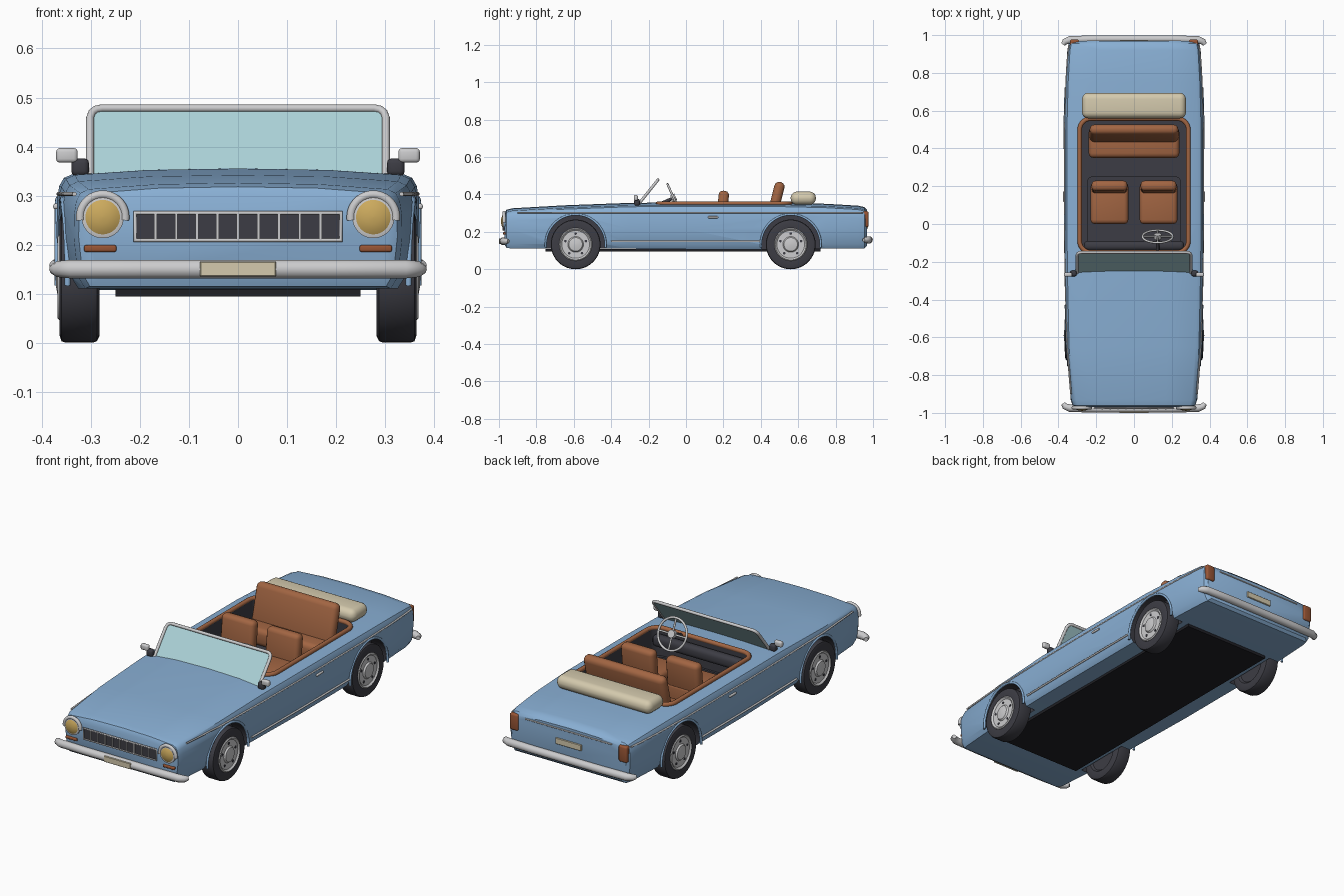
import bpy, bmesh, math
from mathutils import Matrix, Vector

if "Cube" in bpy.data.objects:
    bpy.data.objects.remove(bpy.data.objects["Cube"])

def material(name, r, g, b):
    m = bpy.data.materials.new(name)
    m.diffuse_color = (r, g, b, 1)
    m.use_nodes = True
    m.node_tree.nodes["Principled BSDF"].inputs["Base Color"].default_value = m.diffuse_color
    return m

BLUE = material("sky blue paint", .25, .43, .66)
CHROME = material("chrome grey", .6, .6, .61)
DARK = material("charcoal", .046, .046, .058)
BLACK = material("underbody black", .014, .014, .018)
LEATHER = material("tan leather", .36, .13, .055)
CREAM = material("cream cloth", .66, .59, .42)
AMBER = material("headlamp yellow", .6, .4, .11)
LAMP = material("rust lamp", .31, .09, .035)
GLASS = material("pale glass", .41, .64, .68)

def finish(name, bm, *mats, angle=35):
    bmesh.ops.recalc_face_normals(bm, faces=bm.faces[:])
    me = bpy.data.meshes.new(name)
    bm.to_mesh(me)
    bm.free()
    ob = bpy.data.objects.new(name, me)
    bpy.context.collection.objects.link(ob)
    for m in mats:
        me.materials.append(m)
    smooth(ob, angle)
    return ob

def smooth(ob, angle=35):
    bpy.ops.object.select_all(action='DESELECT')
    ob.select_set(True)
    bpy.context.view_layer.objects.active = ob
    bpy.ops.object.shade_smooth_by_angle(angle=math.radians(angle))

def box(name, loc, size, mat, bevel=0, seg=3, tilt=0):
    bm = bmesh.new()
    bmesh.ops.create_cube(bm, size=1)
    bmesh.ops.scale(bm, vec=size, verts=bm.verts[:])
    if bevel:
        bmesh.ops.bevel(bm, geom=bm.edges[:], offset=bevel, segments=seg, profile=.5, affect='EDGES')
    bmesh.ops.transform(bm, matrix=Matrix.Translation(loc) @ Matrix.Rotation(tilt, 4, 'X'), verts=bm.verts[:])
    return finish(name, bm, mat)

def tube(name, pts, r, mat, closed=False, radii=None):
    cu = bpy.data.curves.new(name, 'CURVE')
    cu.dimensions = '3D'
    cu.bevel_depth = r
    cu.bevel_resolution = 3
    cu.use_fill_caps = True
    sp = cu.splines.new('POLY')
    sp.points.add(len(pts) - 1)
    for i, p in enumerate(pts):
        sp.points[i].co = (*p, 1)
        sp.points[i].radius = radii[i] if radii else 1
    sp.use_cyclic_u = closed
    cu.materials.append(mat)
    ob = bpy.data.objects.new(name, cu)
    bpy.context.collection.objects.link(ob)
    return ob

def lathe(name, prof, mat, matrix, n=40):
    # profile of (distance along local x, radius) spun round local x
    bm = bmesh.new()
    rings = [[bm.verts.new((a, r * math.cos(t), r * math.sin(t)))
              for t in (2 * math.pi * i / n for i in range(n))] for a, r in prof]
    for A, B in zip(rings, rings[1:]):
        for i in range(n):
            bm.faces.new((A[i], A[(i + 1) % n], B[(i + 1) % n], B[i]))
    bm.faces.new(rings[0])
    bm.faces.new(rings[-1])
    bmesh.ops.transform(bm, matrix=matrix, verts=bm.verts[:])
    return finish(name, bm, mat)

def rounded_rect(hx, y0, y1, r):
    pts = []
    for cx, cy, a in ((hx - r, y1 - r, 0), (-hx + r, y1 - r, 90), (-hx + r, y0 + r, 180), (hx - r, y0 + r, 270)):
        for k in range(7):
            t = math.radians(a + 15 * k)
            pts.append((cx + r * math.cos(t), cy + r * math.sin(t)))
    return pts

# body: cross-sections lofted from nose to tail (y, half width, bottom, top)
ST = [(-.97, .305, .13, .30), (-.96, .325, .115, .318), (-.93, .335, .11, .326), (-.65, .358, .11, .342),
      (-.3, .366, .11, .355), (0, .37, .107, .357), (.5, .37, .107, .356), (.75, .363, .11, .35),
      (.92, .353, .11, .340), (.955, .346, .112, .332), (.968, .33, .125, .318)]

def half_width(y):
    for a, b in zip(ST, ST[1:]):
        if a[0] <= y <= b[0]:
            return a[1] + (b[1] - a[1]) * (y - a[0]) / (b[0] - a[0])
    return .33

bm = bmesh.new()
rings = []
for y, w, zb, zt in ST:
    e = zt - .015
    half = [(.93, zb), (.975, zb + .025), (1, .215), (.998, e - .05), (.985, e - .022), (.96, e - .006),
            (.91, e + .002), (.5, zt - .003)]
    pts = [(x * w, z) for x, z in half] + [(0, zt)] + [(-x * w, z) for x, z in reversed(half)]
    rings.append([bm.verts.new((x, y, z)) for x, z in pts])
for A, B in zip(rings, rings[1:]):
    for i in range(len(A)):
        j = (i + 1) % len(A)
        bm.faces.new((A[i], A[j], B[j], B[i]))
bm.faces.new(rings[0])
bm.faces.new(rings[-1])
body = finish("body", bm, BLUE, DARK)

def cut(cutter):
    cutter.data.materials.clear()
    cutter.data.materials.append(BLUE)
    cutter.data.materials.append(DARK)
    for p in cutter.data.polygons:
        p.material_index = 1
    bpy.context.view_layer.objects.active = body
    m = body.modifiers.new("cut", 'BOOLEAN')
    m.operation = 'DIFFERENCE'
    m.solver = 'EXACT'
    m.object = cutter
    bpy.ops.object.modifier_apply(modifier=m.name)
    bpy.data.objects.remove(cutter)

# cockpit and foot well
def prism(hx, y0, y1, r, z0, z1):
    bm = bmesh.new()
    f = bm.faces.new([bm.verts.new((x, y, z0)) for x, y in rounded_rect(hx, y0, y1, r)])
    ext = bmesh.ops.extrude_face_region(bm, geom=[f])
    bmesh.ops.translate(bm, vec=(0, 0, z1 - z0), verts=[v for v in ext['geom'] if isinstance(v, bmesh.types.BMVert)])
    return finish("cutter", bm, BLUE)

cut(prism(.277, -.14, .548, .05, .21, .5))
cut(prism(.247, -.128, .25, .03, .135, .3))

# wheel wells, lips, tyres and hubs
AXLES = (-.59, .56)
for y in AXLES:
    for s in (1, -1):
        place = Matrix.Translation((s * .324, y, .133)) @ Matrix.Scale(s, 4, (1, 0, 0))
        cut(lathe("cutter", [(-.041, .157), (.1, .157)], DARK, place))
        lathe("tyre", [(-.03, .001), (-.03, .08), (-.04, .09), (-.042, .118), (-.036, .13), (-.028, .133),
                       (.028, .133), (.036, .13), (.04, .118), (.038, .088), (.03, .08)], DARK, place)
        lathe("hub_cap", [(.02, .088), (.04, .088), (.044, .083), (.036, .074), (.036, .042), (.044, .036),
                          (.047, .02), (.048, .001)], CHROME, place)
        for k in range(5):
            t = 2 * math.pi * (k + .25) / 5
            lathe("hub_hole", [(.034, .007), (.038, .007)], DARK,
                  place @ Matrix.Translation((0, .058 * math.cos(t), .058 * math.sin(t))), 10)
        arc = [math.radians(-6 + 192 * k / 28) for k in range(29)]
        tube("arch_lip", [(s * (half_width(y + .16 * math.cos(t)) - .002), y + .16 * math.cos(t), .133 + .16 * math.sin(t))
                          for t in arc], .006, BLUE)
smooth(body)

box("underbody", (0, -.015, .102), (.5, 1.47, .015), BLACK)

# cockpit trim, dashboard, seats, folded roof
tube("cockpit_trim", [(x, y, .351) for x, y in rounded_rect(.288, -.15, .558, .06)], .012, LEATHER, True)
box("dashboard", (0, -.115, .3), (.53, .05, .06), DARK, .02)
for s in (1, -1):
    box("seat_cushion", (s * .13, .11, .215), (.2, .22, .14), LEATHER, .022)
    box("seat_back", (s * .13, .195, .325), (.19, .055, .19), LEATHER, .022, tilt=-.1)
box("rear_cushion", (0, .43, .25), (.48, .16, .09), LEATHER, .025)
box("rear_back", (0, .48, .365), (.47, .055, .21), LEATHER, .026, tilt=-.25)
box("folded_roof", (0, .627, .38), (.55, .135, .07), CREAM, .033, 5)

# steering wheel, tilted towards the driver
n = Vector((0, .91, .41))
up = Vector((0, -.41, .91))
hub = Vector((.125, -.066, .382))
rim = [hub + .08 * (Vector((1, 0, 0)) * math.cos(t) + up * math.sin(t)) for t in (math.pi * k / 16 for k in range(32))]
tube("steering_rim", rim, .006, CHROME, True)
for k in (0, 8, 16, 24):
    tube("steering_spoke", [hub, rim[k]], .005, CHROME)
tube("steering_hub", [hub - n * .012, hub + n * .012], .02, CHROME)
tube("steering_column", [hub, hub - n * .09], .009, DARK)

# windscreen: frame points (x, t) lie on one sloping plane
def slope(x, t):
    return (x, -.25 + .1 * t, .353 + .125 * t)
edge = [(.302, -.1), (.302, .84), (.298, .93), (.29, .98), (.278, 1)]
edge = edge + [(-x, t) for x, t in reversed(edge)]
tube("windscreen_frame", [slope(x, t) for x, t in edge], .008, CHROME)
bm = bmesh.new()
f = bm.faces.new([bm.verts.new(slope(x, t)) for x, t in edge])
ext = bmesh.ops.extrude_face_region(bm, geom=[f])
bmesh.ops.translate(bm, vec=(0, .004, -.003), verts=[v for v in ext['geom'] if isinstance(v, bmesh.types.BMVert)])
finish("windscreen_glass", bm, GLASS)

# parts on both sides
for s in (1, -1):
    box("mirror_foot", (s * .322, -.262, .358), (.036, .03, .036), DARK, .01)
    box("mirror", (s * .349, -.268, .382), (.044, .022, .03), CHROME, .008)
    def strip(name, y0, y1, z, r, k):
        ys = [y0 + (y1 - y0) * i / 24 for i in range(25)]
        tube(name, [(s * half_width(y) * k, y, z) for y in ys], r, CHROME)
    strip("side_trim", -.9, .945, .303, .0045, .989)
    strip("sill_trim", -.4, .4, .15, .005, .99)
    box("door_handle", (s * .371, .145, .278), (.012, .055, .011), CHROME, .004)
    # headlamps with half-round brows
    turn = Matrix.Translation((s * .276, -.97, .256)) @ Matrix.Rotation(-math.pi / 2, 4, 'Z')
    lathe("lamp_pod", [(-.05, .043), (.002, .043)], BLUE, turn)
    lathe("lamp_ring", [(-.01, .043), (.008, .043), (.01, .036)], CHROME, turn)
    lathe("headlamp", [(0, .038), (.009, .037), (.014, .028), (.018, .014), (.019, .001)], AMBER, turn)
    tube("lamp_brow", [(s * .276 + .046 * math.cos(t), -.973, .256 + .046 * math.sin(t))
                       for t in (math.radians(-8 + 196 * k / 20) for k in range(21))], .009, CHROME)
    box("front_indicator", (s * .281, -.968, .192), (.066, .02, .014), LAMP, .004)
    box("tail_lamp", (s * .315, .961, .268), (.05, .03, .085), LAMP, .009)

# grille
box("grille_back", (0, -.97, .237), (.42, .01, .06), DARK)
tube("grille_frame", [(-.21, -.975, .209), (.21, -.975, .209), (.21, -.975, .265), (-.21, -.975, .265)], .005, CHROME, True)
for k in range(-4, 5):
    box("grille_bar", (k * .042, -.976, .237), (.006, .01, .055), CHROME)

# bumpers, number plates, rear trim
for name, s, z in (("front_bumper", -1, .15), ("rear_bumper", 1, .157)):
    path = [(.376, .95), (.366, .965), (.34, .975), (.2, .979), (0, .979)]
    rad = [.55, .85, 1, 1, 1]
    tube(name, [(x, s * y, z) for x, y in path] + [(-x, s * y, z) for x, y in path[-2::-1]], .02, CHROME,
         radii=rad + rad[-2::-1])
box("front_plate", (0, -.996, .15), (.155, .008, .031), CREAM, .002, 1)
box("rear_plate", (0, .97, .235), (.15, .008, .032), CREAM, .002, 1)
tube("rear_trim", [(-.25, .968, .3), (.25, .968, .3)], .004, CHROME)
